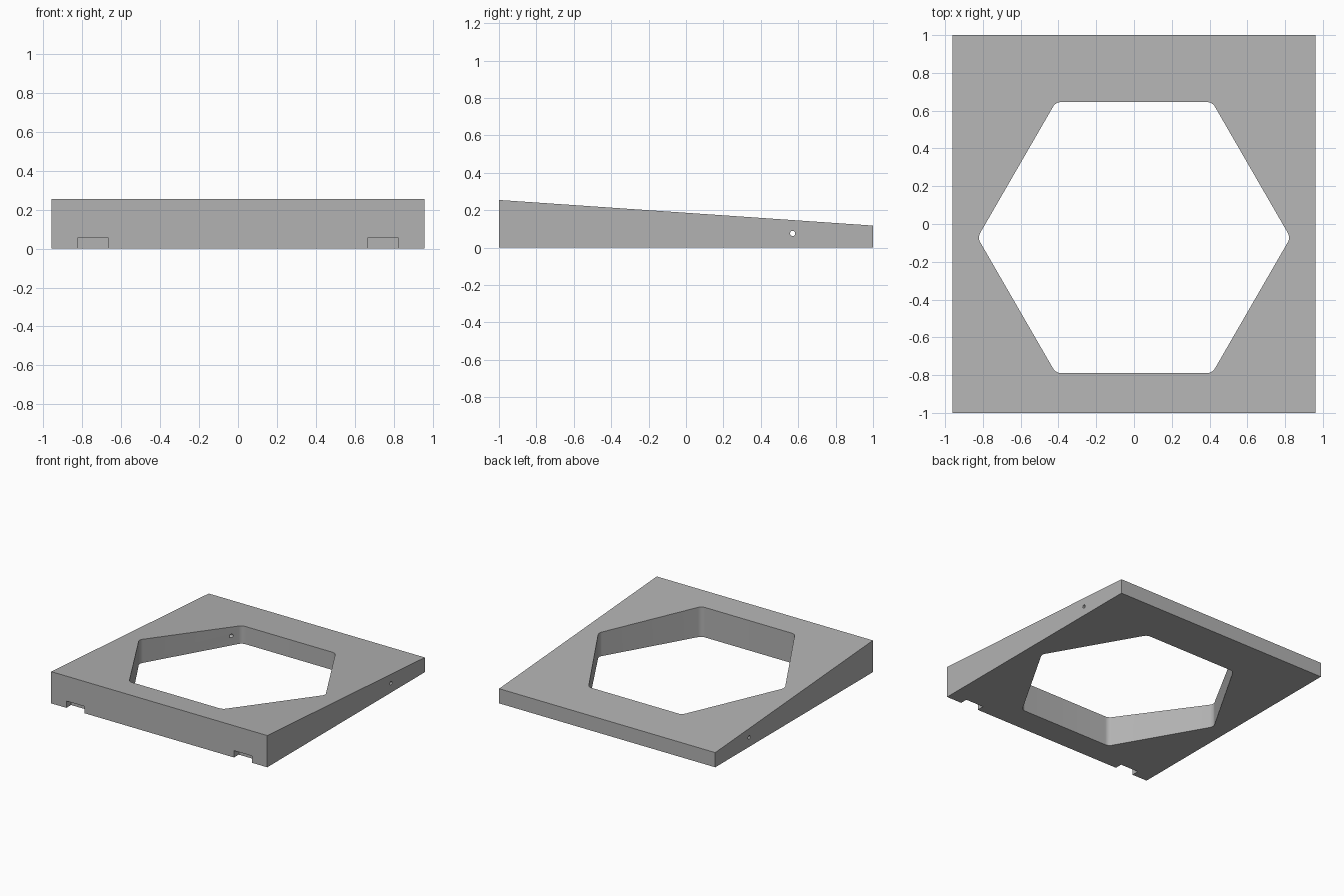
import bpy, bmesh, math
from mathutils import Matrix, Vector

cube = bpy.data.objects.get("Cube")
if cube:
    bpy.data.objects.remove(cube, do_unlink=True)

HALF_X, HALF_Y = 0.96, 1.0
FRONT_H, BACK_H = 0.255, 0.118

grey = bpy.data.materials.new("plain_grey")
grey.use_nodes = True
colour = (0.45, 0.45, 0.45, 1)
grey.diffuse_color = colour
grey.node_tree.nodes["Principled BSDF"].inputs["Base Color"].default_value = colour


def finish(name, bm):
    bmesh.ops.recalc_face_normals(bm, faces=bm.faces)
    mesh = bpy.data.meshes.new(name)
    bm.to_mesh(mesh)
    bm.free()
    mesh.materials.append(grey)
    obj = bpy.data.objects.new(name, mesh)
    bpy.context.collection.objects.link(obj)
    return obj


def prism(name, points, axis):
    """Extrude a closed outline along a vector."""
    bm = bmesh.new()
    face = bm.faces.new([bm.verts.new(p) for p in points])
    out = bmesh.ops.extrude_face_region(bm, geom=[face])
    moved = [v for v in out["geom"] if isinstance(v, bmesh.types.BMVert)]
    bmesh.ops.translate(bm, verts=moved, vec=axis)
    return finish(name, bm)


# Wedge-shaped slab, tall at the front
side = [(-HALF_Y, 0), (HALF_Y, 0), (HALF_Y, BACK_H), (-HALF_Y, FRONT_H)]
frame = prism("wedge_frame", [(-HALF_X, y, z) for y, z in side], (2 * HALF_X, 0, 0))

# Hexagonal opening with rounded corners
apothem, fillet, centre_y = 0.7175, 0.05, -0.072
core = (apothem - fillet) / math.cos(math.pi / 6)
outline = []
for i in range(6):
    a = i * math.pi / 3
    for step in range(-4, 5):
        b = a + step * math.pi / 24
        outline.append((core * math.cos(a) + fillet * math.cos(b),
                        centre_y + core * math.sin(a) + fillet * math.sin(b), -0.2))
cutters = [prism("hexagon_cutter", outline, (0, 0, 0.8))]

# Two shallow notches under the front edge
for s in (-1, 1):
    corners = [(s * 0.665, -1.1), (s * 0.825, -1.1), (s * 0.825, -0.94), (s * 0.665, -0.94)]
    cutters.append(prism("notch_cutter", [(x, y, -0.1) for x, y in corners], (0, 0, 0.155)))

# Narrow pin hole running across the back of the frame
ring = [2 * math.pi * i / 20 for i in range(20)]
cutters.append(prism("pin_hole_cutter",
                     [(-1.2, 0.57 + 0.014 * math.cos(a), 0.076 + 0.014 * math.sin(a)) for a in ring],
                     (2.4, 0, 0)))

# Cut the openings and keep the plain mesh
for cutter in cutters:
    cutter.hide_render = True
    mod = frame.modifiers.new(cutter.name, "BOOLEAN")
    mod.operation, mod.solver, mod.object = "DIFFERENCE", "EXACT", cutter
bpy.context.view_layer.update()
graph = bpy.context.evaluated_depsgraph_get()
result = bpy.data.meshes.new_from_object(frame.evaluated_get(graph))
frame.modifiers.clear()
frame.data = result
for cutter in cutters:
    bpy.data.objects.remove(cutter, do_unlink=True)

# Smooth the fillets, keep hard edges
bpy.ops.object.select_all(action="DESELECT")
frame.select_set(True)
bpy.context.view_layer.objects.active = frame
bpy.ops.object.shade_smooth_by_angle(angle=math.radians(30))
